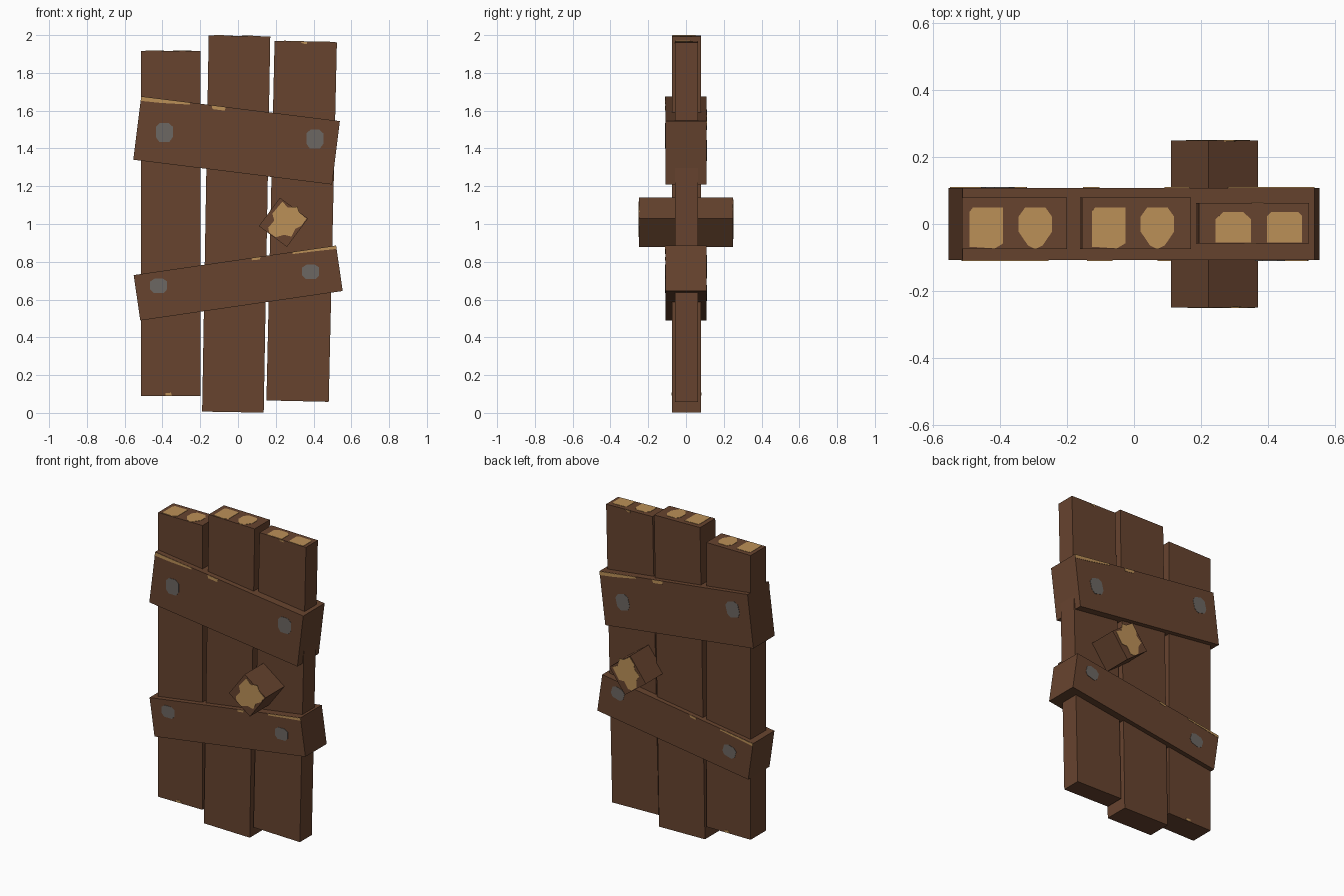
import bpy, bmesh, math
from mathutils import Matrix, Vector

cube = bpy.data.objects.get("Cube")
if cube:
    bpy.data.objects.remove(cube, do_unlink=True)


def material(name, rgb):
    m = bpy.data.materials.new(name)
    m.use_nodes = True
    m.diffuse_color = (*rgb, 1)
    m.node_tree.nodes["Principled BSDF"].inputs["Base Color"].default_value = (*rgb, 1)
    return m


WOOD = material("brown wood", (0.135, 0.057, 0.028))
BARE = material("bare wood", (0.50, 0.28, 0.097))
IRON = material("grey iron", (0.15, 0.135, 0.122))
THICK = 0.004


def add_object(name, bm, mat, matrix):
    bmesh.ops.recalc_face_normals(bm, faces=bm.faces)
    mesh = bpy.data.meshes.new(name)
    bm.to_mesh(mesh)
    bm.free()
    mesh.materials.append(mat)
    ob = bpy.data.objects.new(name, mesh)
    ob.matrix_world = matrix
    bpy.context.collection.objects.link(ob)


def board(name, centre, size, degrees):
    """Box tilted about the y axis; returns its frame and size."""
    matrix = Matrix.Translation(centre) @ Matrix.Rotation(math.radians(degrees), 4, 'Y')
    bm = bmesh.new()
    bmesh.ops.create_cube(bm, size=1)
    bmesh.ops.scale(bm, vec=size, verts=bm.verts)
    add_object(name, bm, WOOD, matrix)
    return matrix, size


def plate(name, points, push, mat, matrix):
    """Thin flat plate lying on a board face, sunk halfway in."""
    bm = bmesh.new()
    push = Vector(push) * THICK
    face = bm.faces.new([bm.verts.new(Vector(p) - push / 2) for p in points])
    extruded = bmesh.ops.extrude_face_region(bm, geom=[face], use_keep_orig=True)["geom"]
    verts = [g for g in extruded if isinstance(g, bmesh.types.BMVert)]
    bmesh.ops.translate(bm, vec=push, verts=verts)
    add_object(name, bm, mat, matrix)


def both_sides(name, part, outline, mat):
    """Plate on the front, repeated on the back turned half round."""
    matrix, size = part
    y = size[1] / 2
    local = [matrix.inverted() @ Vector((x, 0, z)) for x, z in outline]
    for side, s in (("front", -1), ("back", 1)):
        plate(f"{name}_{side}", [(-s * p.x, s * y, p.z) for p in local], (0, s, 0), mat, matrix)


def on_top(name, part, u, outline):
    matrix, size = part
    pts = [(u + x, y, size[2] / 2) for x, y in outline]
    plate(name, pts, (0, 0, 1), BARE, matrix)


def rounded(x, z, w, h):
    """Worn eight-sided bolt outline."""
    shape = [(-1, -.5), (-.6, -1), (.6, -1), (1, -.5), (1, .6), (.5, 1), (-.5, 1), (-1, .6)]
    return [(x + a * w / 2, z + b * h / 2) for a, b in shape]


# Upright planks
left = board("plank_right", (-0.357, 0.002, 1.003), (0.315, 0.154, 1.825), 0)
middle = board("plank_middle", (-0.0095, 0.002, 1.0), (0.326, 0.154, 1.992), 1.0)
right = board("plank_left", (0.337, 0.002, 1.014), (0.33, 0.121, 1.904), 1.3)

# Slanted cross braces and the handle going through
upper = board("upper_brace", (-0.0075, 0, 1.4425), (1.06, 0.216, 0.338), 7.1)
lower = board("lower_brace", (0.001, 0, 0.6875), (1.083, 0.216, 0.243), -8.3)
handle = board("handle", (0.2405, 0, 1.009), (0.185, 0.498, 0.187), 36.6)

# Bare end grain on the plank tops
square = [(-.05, -.07), (.025, -.075), (.05, -.06), (.05, .048), (-.04, .048), (-.05, .035)]
oval = [(0, -.077), (.022, -.066), (.05, -.025), (.05, .02), (.03, .048),
        (-.03, .048), (-.05, .02), (-.05, -.025), (-.022, -.066)]
arch = [(-.053, -.058), (.053, -.058), (.053, .012), (.03, .034), (-.03, .034), (-.053, .012)]
block = [(-.053, -.058), (.052, -.058), (.052, .022), (.04, .034), (-.04, .034), (-.053, .022)]
for name, part in (("right", left), ("middle", middle)):
    on_top(f"end_grain_{name}_square", part, -0.084, square)
    on_top(f"end_grain_{name}_oval", part, 0.062, oval)
on_top("end_grain_left_arch", right, -0.062, arch)
on_top("end_grain_left_block", right, 0.092, block)

# Iron bolts
for name, part, spec in (
        ("upper_bolt_right", upper, (-.39, 1.485, .09, .1)),
        ("upper_bolt_left", upper, (.407, 1.45, .09, .1)),
        ("lower_bolt_right", lower, (-.42, .673, .09, .075)),
        ("lower_bolt_left", lower, (.385, .747, .09, .075))):
    both_sides(name, part, rounded(*spec), IRON)

# Chipped edges
both_sides("upper_chip_long", upper, [(-.513, 1.674), (-.255, 1.643), (-.255, 1.632),
                                      (-.41, 1.641), (-.515, 1.652)], BARE)
both_sides("upper_chip_short", upper, [(-.14, 1.628), (-.065, 1.618), (-.07, 1.6), (-.135, 1.608)], BARE)
both_sides("lower_chip_long", lower, [(.288, .851), (.518, .884), (.522, .868), (.4, .855), (.29, .841)], BARE)
both_sides("lower_chip_short", lower, [(.07, .82), (.12, .826), (.115, .812), (.075, .808)], BARE)
both_sides("plank_chip_bottom", left, [(-.385, .105), (-.355, .107), (-.35, .092), (-.385, .092)], BARE)
both_sides("plank_chip_top", right, [(.33, 1.964), (.365, 1.963), (.365, 1.952), (.345, 1.955)], BARE)

# Bare wood on the handle ends
both_sides("handle_end", handle, [(.235, 1.118), (.265, 1.086), (.314, 1.092), (.325, 1.06),
                                  (.362, 1.028), (.335, .99), (.304, .975), (.283, .933),
                                  (.245, .943), (.2, .93), (.165, .955), (.16, .98),
                                  (.192, 1.018), (.182, 1.055), (.213, 1.092)], BARE)
